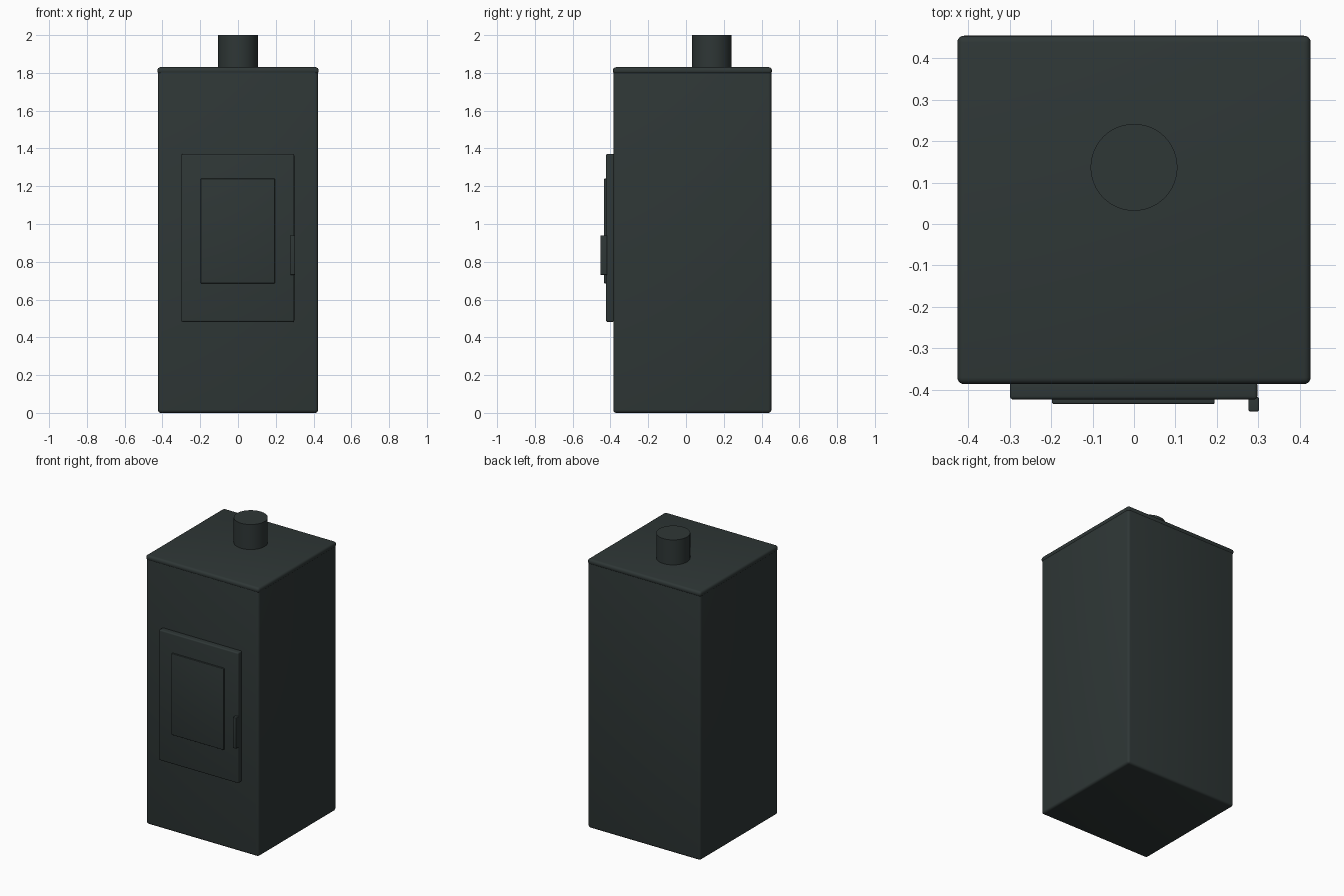
import bpy
import bmesh
from mathutils import Vector

if "Cube" in bpy.data.objects:
    bpy.data.objects.remove(bpy.data.objects["Cube"])

iron = bpy.data.materials.new("dark_iron")
iron.diffuse_color = (0.028, 0.038, 0.037, 1)
iron.use_nodes = True
iron.node_tree.nodes["Principled BSDF"].inputs["Base Color"].default_value = iron.diffuse_color


def finish(bm, name, bevel=0.0, segments=4):
    mesh = bpy.data.meshes.new(name)
    bm.to_mesh(mesh)
    bm.free()
    obj = bpy.data.objects.new(name, mesh)
    bpy.context.collection.objects.link(obj)
    mesh.materials.append(iron)
    bpy.ops.object.select_all(action='DESELECT')
    obj.select_set(True)
    bpy.context.view_layer.objects.active = obj
    if bevel:
        mod = obj.modifiers.new("rounded_edges", 'BEVEL')
        mod.width = bevel
        mod.segments = segments
        bpy.ops.object.modifier_apply(modifier=mod.name)
    bpy.ops.object.shade_smooth_by_angle()
    return obj


def box(name, low, high, bevel):
    low, high = Vector(low), Vector(high)
    bm = bmesh.new()
    bmesh.ops.create_cube(bm, size=1)
    bmesh.ops.scale(bm, vec=high - low, verts=bm.verts)
    bmesh.ops.translate(bm, vec=(low + high) / 2, verts=bm.verts)
    return finish(bm, name, bevel)


# Stove body and its top plate
box("stove_body", (-0.424, -0.385, 0.0), (0.424, 0.452, 1.815), 0.016)
box("top_plate", (-0.427, -0.387, 1.793), (0.427, 0.455, 1.83), 0.016)

# Door with window pane and handle
box("door", (-0.30, -0.424, 0.482), (0.298, -0.38, 1.37), 0.008)
box("window_pane", (-0.198, -0.435, 0.686), (0.195, -0.415, 1.24), 0.004)
box("door_handle", (0.277, -0.453, 0.73), (0.302, -0.418, 0.94), 0.004)

# Flue pipe
bm = bmesh.new()
bmesh.ops.create_cone(bm, cap_ends=True, segments=48, radius1=0.105,
                      radius2=0.105, depth=0.19)
bmesh.ops.translate(bm, vec=(0, 0.137, 1.905), verts=bm.verts)
finish(bm, "flue_pipe")
